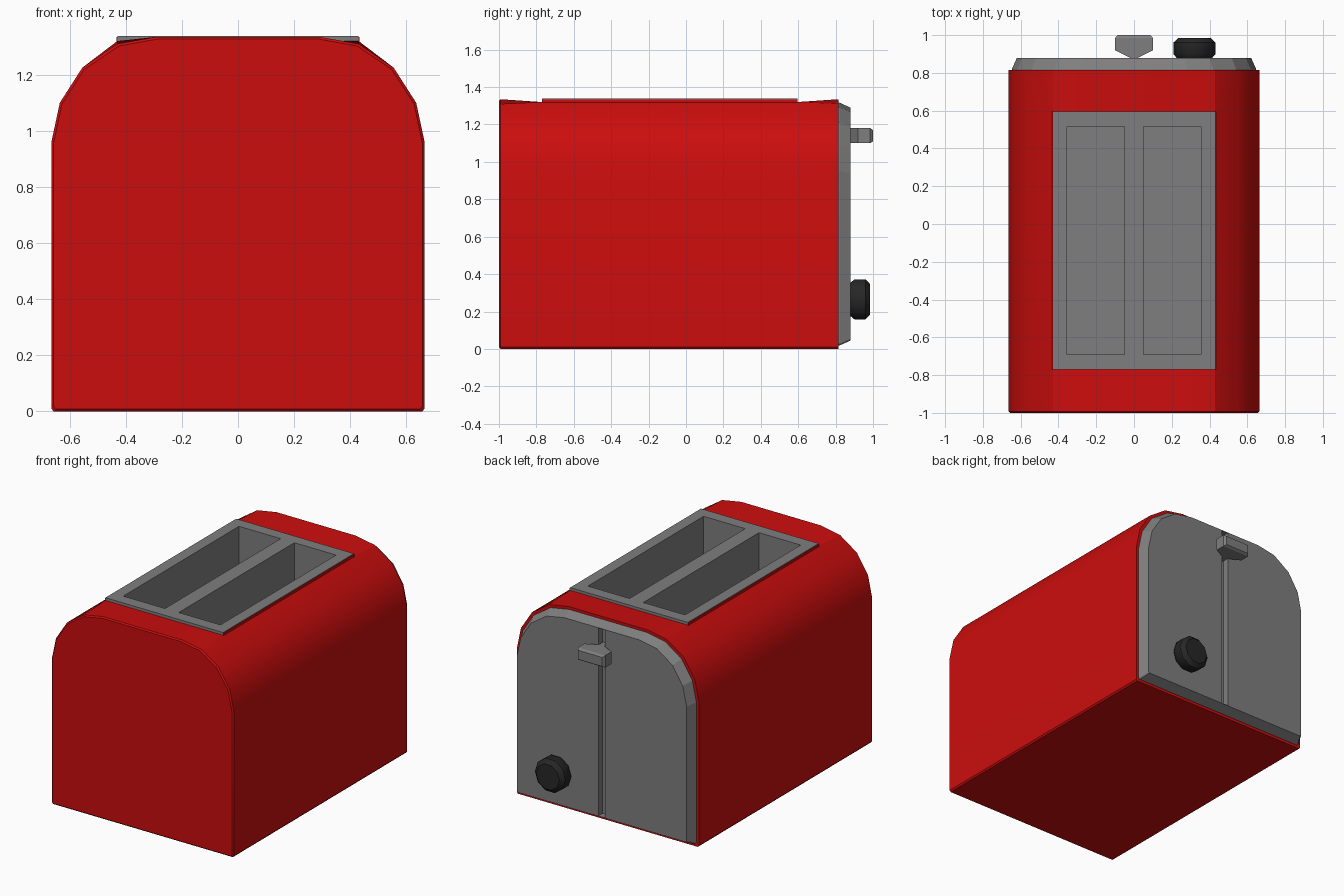
import bpy, bmesh, math

if "Cube" in bpy.data.objects:
    bpy.data.objects.remove(bpy.data.objects["Cube"])


def material(name, rgb):
    m = bpy.data.materials.new(name)
    m.diffuse_color = (*rgb, 1)
    m.use_nodes = True
    m.node_tree.nodes["Principled BSDF"].inputs["Base Color"].default_value = m.diffuse_color
    return m


RED = material("red enamel", (0.60, 0.004, 0.004))
GRAY = material("gray metal", (0.215, 0.21, 0.21))
BLACK = material("black plastic", (0.02, 0.02, 0.02))


def finish(bm, name, mat, smooth=None):
    me = bpy.data.meshes.new(name)
    bm.to_mesh(me)
    bm.free()
    ob = bpy.data.objects.new(name, me)
    bpy.context.collection.objects.link(ob)
    me.materials.append(mat)
    bpy.ops.object.select_all(action='DESELECT')
    bpy.context.view_layer.objects.active = ob
    ob.select_set(True)
    if smooth:
        bpy.ops.object.shade_smooth_by_angle(angle=math.radians(smooth))
    return ob


def loft(rings):
    """Skin a stack of equal-length rings and close both ends."""
    bm = bmesh.new()
    vs = [[bm.verts.new(p) for p in r] for r in rings]
    n = len(rings[0])
    for a, b in zip(vs, vs[1:]):
        for i in range(n):
            j = (i + 1) % n
            bm.faces.new((a[i], a[j], b[j], b[i]))
    bm.faces.new(vs[0])
    bm.faces.new(vs[-1][::-1])
    bmesh.ops.recalc_face_normals(bm, faces=bm.faces)
    return bm


def box(name, x, y, z, mat):
    def ring(h):
        return [(x[0], y[0], h), (x[1], y[0], h), (x[1], y[1], h), (x[0], y[1], h)]
    return finish(loft([ring(z[0]), ring(z[1])]), name, mat)


def cut(ob, cutter):
    cutter.hide_render = True
    cutter.hide_viewport = False
    mod = ob.modifiers.new("cut", 'BOOLEAN')
    mod.operation = 'DIFFERENCE'
    mod.solver = 'EXACT'
    mod.object = cutter
    bpy.context.view_layer.objects.active = ob
    bpy.ops.object.modifier_apply(modifier=mod.name)
    bpy.data.objects.remove(cutter)


# Arched cross-section shared by the body and the end panel
HALF = [(0.657, 0), (0.665, 0.01), (0.665, 0.96), (0.635, 1.10), (0.555, 1.225), (0.43, 1.31), (0.29, 1.335)]


def arch(y, inset=0.0, sag=False):
    half = HALF[:5] + [(0.43, 1.32), (0.29, 1.32)] if sag else HALF
    sx, sz = 1 - inset / 0.665, 1 - 2 * inset / 1.335
    pts = [(x * sx, y, inset + z * sz) for x, z in half]
    return pts + [(-x, y, z) for x, y, z in reversed(pts)]


# Red body, dipping slightly around the slot plate, open under the plate
bm = loft([arch(-1, 0.008), arch(-0.992), arch(-0.77, sag=True), arch(0.595, sag=True), arch(0.815)])
top = [f for f in bm.faces if all(v.co.z > 1.315 and -0.8 < v.co.y < 0.6 for v in f.verts)]
bmesh.ops.delete(bm, geom=top, context='FACES')
finish(bm, "body", RED, 30)

# Gray slot plate with two bread slots
plate = box("slot_plate", (-0.43, 0.43), (-0.77, 0.595), (0.25, 1.338), GRAY)
for s in (-1, 1):
    x = sorted((s * 0.05, s * 0.355))
    cut(plate, box("slot_cutter", x, (-0.69, 0.517), (0.35, 1.5), GRAY))
    box("plate_side_trim", sorted((s * 0.429, s * 0.433)), (-0.77, 0.595), (1.31, 1.334), RED)

# Gray end panel with tapered rim and lever groove
panel = finish(loft([arch(0.805, 0.018), arch(0.82, 0.018), arch(0.88, 0.045)]), "end_panel", GRAY)
cut(panel, box("groove_cutter", (-0.025, 0.025), (0.835, 0.95), (0.047, 1.288), GRAY))

# Lever: narrow stem flaring into a chamfered paddle
def section(y, w, h):
    return [(-w, y, 1.14 - h), (w, y, 1.14 - h), (w, y, 1.14 + h), (-w, y, 1.14 + h)]


finish(loft([section(0.835, 0.02, 0.04), section(0.88, 0.02, 0.04), section(0.92, 0.1, 0.04),
             section(0.985, 0.1, 0.04), section(1.0, 0.088, 0.03)]), "lever", GRAY)

# Browning knob
def circle(y, r, n=10):
    return [(0.32 + r * math.cos(2 * math.pi * i / n), y, 0.265 + r * math.sin(2 * math.pi * i / n))
            for i in range(n)]


finish(loft([circle(0.875, 0.09), circle(0.90, 0.112), circle(0.96, 0.112), circle(0.985, 0.085)]),
       "browning_knob", BLACK, 40)
